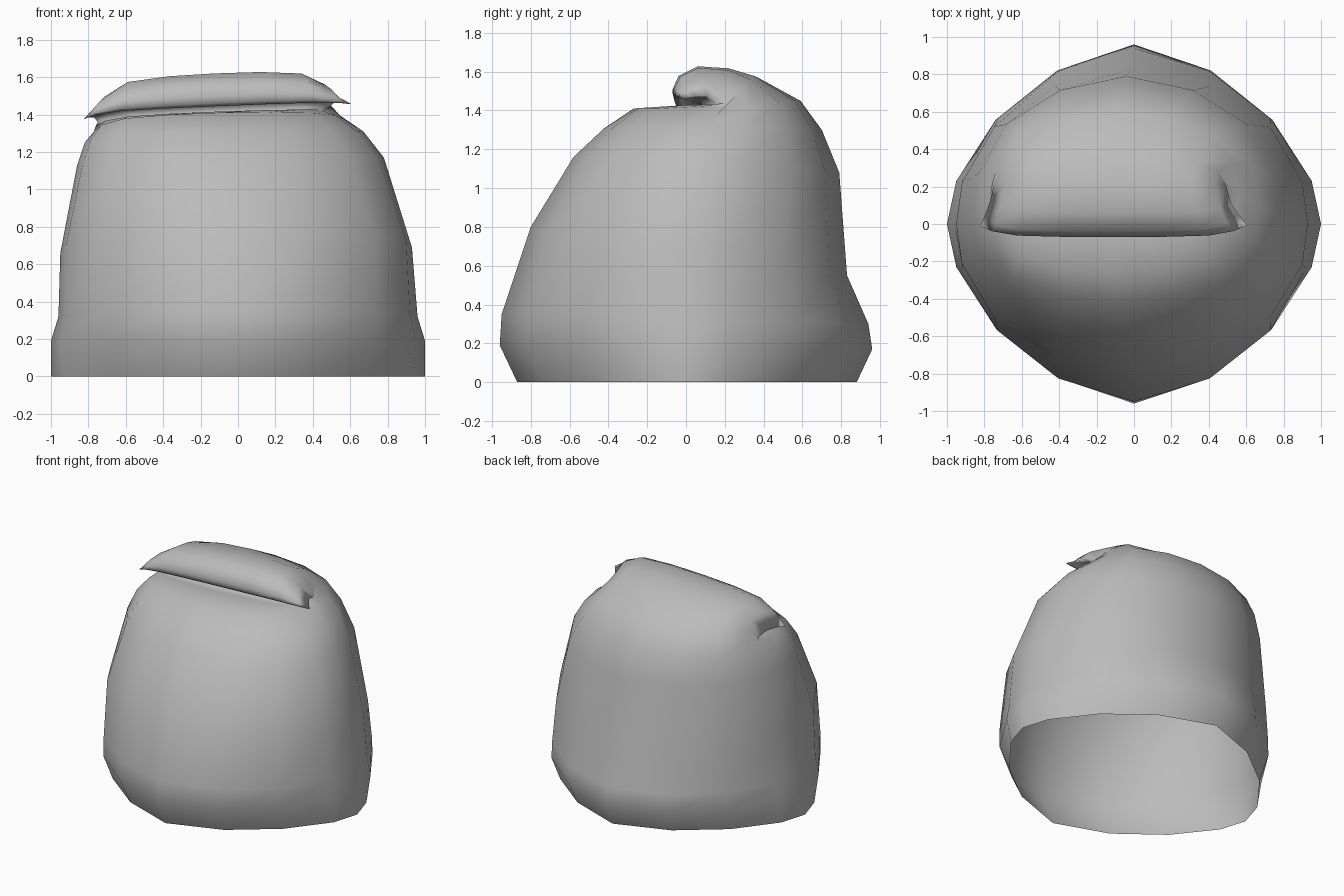
import bpy, bmesh

if "Cube" in bpy.data.objects:
    bpy.data.objects.remove(bpy.data.objects["Cube"])

# Sack body: stacked 16-sided rings, open at the base, pinched and folded over at the top
# front (y, z), back (y, z), left (x, y, z), right (x, y, z), profile 0 round, 1 squarer, 2 flat
rings = [
    ((-.87, 0), (.88, 0), (-1, 0, 0), (1, 0, 0), -.5),
    ((-.96, .19), (.96, .17), (-1, 0, .19), (1, 0, .19), 0),
    ((-.95, .35), (.94, .30), (-.96, 0, .32), (.96, 0, .32), .4),
    ((-.80, .80), (.83, .55), (-.95, 0, .66), (.93, 0, .69), .9),
    ((-.58, 1.16), (.79, 1.08), (-.86, .05, 1.13), (.78, .05, 1.17), 1.1),
    ((-.42, 1.31), (.70, 1.30), (-.82, .08, 1.25), (.67, .1, 1.31), 1.3),
    ((-.27, 1.41), (.59, 1.45), (-.77, .14, 1.31), (.56, .16, 1.38), 1.5),
    # crease and fold
    ((-.06, 1.415), (.36, 1.575), (-.76, .21, 1.34), (.50, .20, 1.41), 1.8),
    ((.12, 1.40), (.22, 1.61), (-.75, .21, 1.36), (.49, .21, 1.44), 2),
    ((.06, 1.46), (.06, 1.62), (-.77, .12, 1.385), (.52, .11, 1.47), 2),
    ((0, 1.48), (-.04, 1.57), (-.80, .04, 1.385), (.56, .05, 1.47), 2),
    ((-.02, 1.46), (-.07, 1.50), (-.82, -.005, 1.38), (.60, 0, 1.46), 2),
    ((-.04, 1.445), (-.06, 1.46), (-.825, -.01, 1.375), (.605, -.005, 1.455), 2),
]
ROUND = [(1, 0), (.95, .24), (.74, .58), (.41, .855), (0, 1)]
SQUARE = [(1, 0), (.97, .27), (.79, .63), (.44, .89), (0, 1)]
FLAT = [(1, 0), (.91, .53), (.72, .88), (.38, .98), (0, 1)]


def mix(p, q, t):
    return [(a[0] + (b[0] - a[0]) * t, a[1] + (b[1] - a[1]) * t) for a, b in zip(p, q)]


def ring_points(front, back, left, right, shape):
    prof = mix(ROUND, SQUARE, shape) if shape < 1 else mix(SQUARE, FLAT, shape - 1)
    quarter = prof + [(-u, v) for u, v in prof[-2::-1]]
    loop = [(u, v, back) for u, v in quarter] + [(-u, v, front) for u, v in quarter[1:-1]]
    tilt = .03 * max(0, shape - 1)
    pts = []
    for u, v, (ey, ez) in loop:
        t = (u + 1) / 2
        x, y, z = (l + (r - l) * t for l, r in zip(left, right))
        pts.append((x, y + (ey - y) * v, z + (ez - z) * v + tilt * u * v))
    return pts


bm = bmesh.new()
rows = [[bm.verts.new(p) for p in ring_points(*r)] for r in rings]
for a, b in zip(rows, rows[1:]):
    for i in range(16):
        j = (i + 1) % 16
        bm.faces.new((a[i], a[j], b[j], b[i]))

# Close the lip edge by joining its front and back layers
lip = rows[-1]
for i in range(8):
    ids = [i, i + 1, (15 - i) % 16, (16 - i) % 16]
    bm.faces.new([lip[k] for k in dict.fromkeys(ids)])
bmesh.ops.recalc_face_normals(bm, faces=bm.faces[:])

mesh = bpy.data.meshes.new("folded_sack")
bm.to_mesh(mesh)
bm.free()
sack = bpy.data.objects.new("folded_sack", mesh)
bpy.context.collection.objects.link(sack)
for p in mesh.polygons:
    p.use_smooth = True

# Mid grey cloth
cloth = bpy.data.materials.new("grey_cloth")
cloth.diffuse_color = (.5, .5, .5, 1)
cloth.use_nodes = True
cloth.node_tree.nodes["Principled BSDF"].inputs["Base Color"].default_value = cloth.diffuse_color
mesh.materials.append(cloth)
